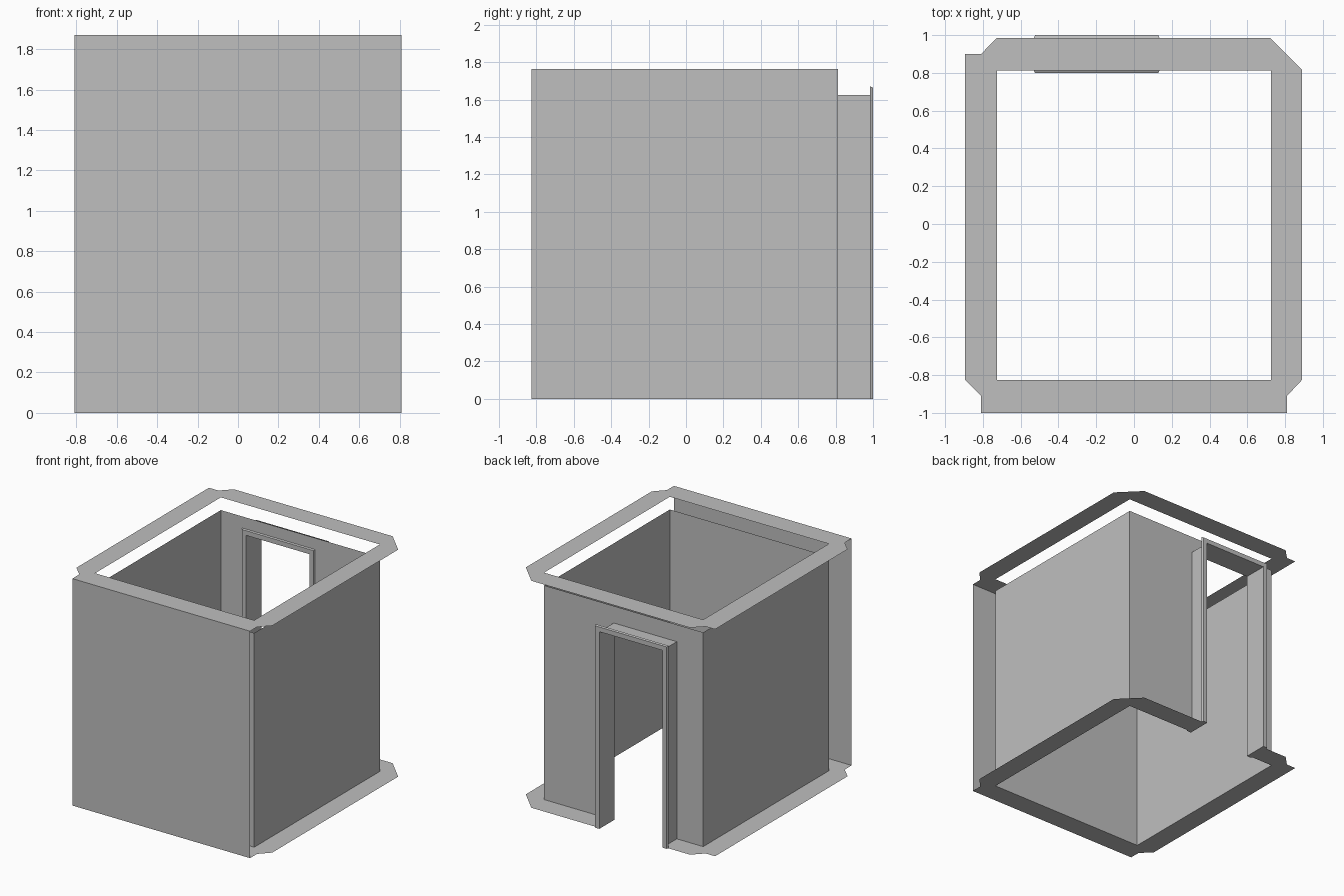
import bpy

if "Cube" in bpy.data.objects:
    bpy.data.objects.remove(bpy.data.objects["Cube"], do_unlink=True)

grey = bpy.data.materials.new("plain_grey")
grey.use_nodes = True
colour = (0.52, 0.52, 0.52, 1)
grey.diffuse_color = colour
grey.node_tree.nodes["Principled BSDF"].inputs["Base Color"].default_value = colour


def sheet(name, *polygons):
    """Thin surface made from separate polygons."""
    verts, faces = [], []
    for poly in polygons:
        faces.append(range(len(verts), len(verts) + len(poly)))
        verts += poly
    mesh = bpy.data.meshes.new(name)
    mesh.from_pydata(verts, [], [list(f) for f in faces])
    mesh.materials.append(grey)
    obj = bpy.data.objects.new(name, mesh)
    bpy.context.collection.objects.link(obj)
    return obj


def upright(a, b, top):
    """Vertical rectangle above the plan line a-b."""
    return [(*a, 0), (*b, 0), (*b, top), (*a, top)]


# Main dimensions
ROOM_X, ROOM_FRONT, ROOM_BACK = 0.725, -0.825, 0.812
WALL_H, CAP_H = 1.765, 1.87
DOOR_L, DOOR_R, DOOR_H = -0.485, 0.09, 1.625
OUTER_BACK, TRIM_W = 0.985, 0.045

# Room walls
corner = {(sx, sy): (sx * ROOM_X, ROOM_BACK if sy > 0 else ROOM_FRONT)
          for sx in (-1, 1) for sy in (-1, 1)}
sheet("left_wall", upright(corner[1, -1], corner[1, 1], WALL_H))
sheet("right_wall", upright(corner[-1, 1], corner[-1, -1], WALL_H))
sheet("front_inner_wall", upright(corner[-1, -1], corner[1, -1], WALL_H))
sheet("front_outer_wall", upright((-0.81, -1), (0.81, -1), CAP_H))


def arch(x0, x1, top, dx0, dx1, dtop, y):
    """Rectangle around a doorway, open at the bottom."""
    pts = [(x0, 0), (x0, top), (x1, top), (x1, 0),
           (dx1, 0), (dx1, dtop), (dx0, dtop), (dx0, 0)]
    return [(x, y, z) for x, z in pts]


sheet("back_wall", arch(-ROOM_X, ROOM_X, WALL_H, DOOR_L, DOOR_R, DOOR_H, ROOM_BACK))

# Door lining
path = [(DOOR_L, 0), (DOOR_L, DOOR_H), (DOOR_R, DOOR_H), (DOOR_R, 0)]
sheet("door_lining", *[
    [(x0, ROOM_BACK, z0), (x1, ROOM_BACK, z1), (x1, OUTER_BACK, z1), (x0, OUTER_BACK, z0)]
    for (x0, z0), (x1, z1) in zip(path, path[1:])])


# Door trims with a slightly tapered outer edge
def trim(name, y_wall, y_face):
    loops = [arch(DOOR_L - w, DOOR_R + w, DOOR_H + w, DOOR_L, DOOR_R, DOOR_H, y)
             for y, w in ((y_wall, TRIM_W), (y_face, TRIM_W - 0.006))]
    back, face = loops
    sides = [[back[i], back[(i + 1) % 8], face[(i + 1) % 8], face[i]] for i in range(8)]
    sheet(name, back, face, *sides)


trim("outer_door_trim", OUTER_BACK, 1.0)
trim("inner_door_trim", ROOM_BACK, 0.8)

# Flat rims at floor and top, with cut corners
outline = [(0.72, OUTER_BACK), (0.89, 0.815), (0.89, -0.825), (0.81, -0.91),
           (0.81, -1), (-0.81, -1), (-0.81, -0.91), (-0.895, -0.825),
           (-0.895, 0.9), (-0.81, 0.9), (-0.725, OUTER_BACK)]
inner = [corner[k] for k in ((-1, 1), (-1, -1), (1, -1), (1, 1))]
gap = [(DOOR_L, OUTER_BACK), (DOOR_L, ROOM_BACK), (DOOR_R, ROOM_BACK), (DOOR_R, OUTER_BACK)]
rim = outline + gap[:2] + inner + gap[2:]


def at_height(points, z):
    return [(x, y, z) for x, y in points]


sheet("floor_rim", at_height(rim[::-1], 0))
sheet("top_rim", at_height(rim[::-1], CAP_H), at_height(gap, CAP_H))
